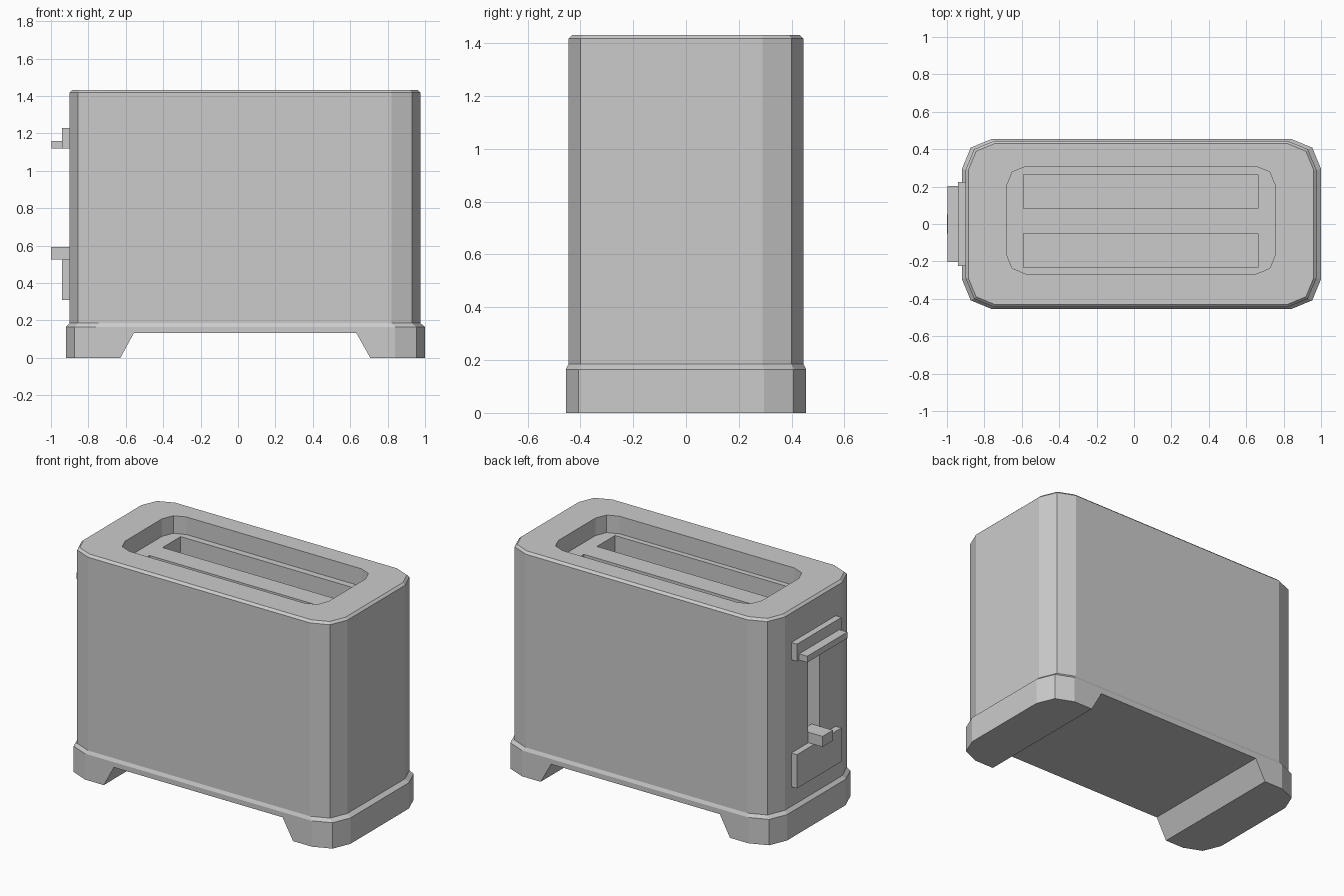
import bpy, bmesh
from math import cos, sin, pi

if "Cube" in bpy.data.objects:
    bpy.data.objects.remove(bpy.data.objects["Cube"])


def make_object(name, bm):
    bmesh.ops.recalc_face_normals(bm, faces=bm.faces)
    mesh = bpy.data.meshes.new(name)
    bm.to_mesh(mesh)
    bm.free()
    ob = bpy.data.objects.new(name, mesh)
    bpy.context.collection.objects.link(ob)
    return ob


def loft(name, rings):
    """Skin equal-length rings of points and cap both ends."""
    bm = bmesh.new()
    rows = [[bm.verts.new(p) for p in ring] for ring in rings]
    n = len(rows[0])
    for a, b in zip(rows, rows[1:]):
        for i in range(n):
            j = (i + 1) % n
            bm.faces.new((a[i], a[j], b[j], b[i]))
    bm.faces.new(rows[0][::-1])
    bm.faces.new(rows[-1])
    return make_object(name, bm)


def rounded(x0, x1, y0, y1, r, z, steps=2):
    """Rectangle ring at height z with faceted round corners."""
    centres = [(x1 - r, y1 - r), (x0 + r, y1 - r), (x0 + r, y0 + r), (x1 - r, y0 + r)]
    return [(cx + r * cos((k + s / steps) * pi / 2), cy + r * sin((k + s / steps) * pi / 2), z)
            for k, (cx, cy) in enumerate(centres) for s in range(steps + 1)]


def box(name, x0, x1, y0, y1, z0, z1):
    return loft(name, [[(x0, y0, z), (x1, y0, z), (x1, y1, z), (x0, y1, z)] for z in (z0, z1)])


def prism(name, profile, y0, y1):
    """Extrude an x-z profile along y."""
    return loft(name, [[(x, y, z) for x, z in profile] for y in (y0, y1)])


def cut(target, cutter):
    cutter.hide_render = True
    mod = target.modifiers.new("cut", "BOOLEAN")
    mod.operation = "DIFFERENCE"
    mod.solver = "EXACT"
    mod.object = cutter
    bpy.context.view_layer.objects.active = target
    bpy.ops.object.modifier_apply(modifier=mod.name)
    bpy.data.objects.remove(cutter, do_unlink=True)


# Housing: faceted shell with bevelled rim and sunken top
body = loft("housing", [
    rounded(-0.90, 0.975, -0.445, 0.445, 0.155, 0.15),
    rounded(-0.90, 0.975, -0.445, 0.445, 0.155, 1.418),
    rounded(-0.885, 0.96, -0.43, 0.43, 0.14, 1.432),
    rounded(-0.68, 0.755, -0.266, 0.307, 0.10, 1.432),
    rounded(-0.68, 0.755, -0.266, 0.307, 0.10, 1.32),
])

# Two bread slots
for y0 in (-0.232, 0.083):
    cut(body, box("slot_cutter", -0.59, 0.663, y0, y0 + 0.182, 0.30, 1.40))

# Vertical lever track in the left end
cut(body, box("track_cutter", -0.95, -0.78, -0.058, 0.058, 0.50, 1.16))

# Base plinth with a raised middle leaving two feet
base = loft("base", [
    rounded(-0.92, 1.0, -0.455, 0.455, 0.16, 0.0),
    rounded(-0.92, 1.0, -0.455, 0.455, 0.16, 0.165),
    rounded(-0.90, 0.975, -0.445, 0.445, 0.155, 0.185),
])
cut(base, prism("arch_cutter", [(-0.683, -0.1), (0.763, -0.1), (0.633, 0.132), (-0.557, 0.132)], -0.6, 0.6))

# L-shaped lever handle at the top of the track
prism("lever_plate", [(-0.94, 1.12), (-0.89, 1.12), (-0.89, 1.23), (-0.94, 1.23)], -0.224, 0.224)
box("lever_handle", -0.997, -0.94, -0.202, 0.202, 1.12, 1.16)

# Control plate and knob below the track
box("control_plate", -0.94, -0.89, -0.224, 0.224, 0.31, 0.525)
box("control_knob", -1.0, -0.85, -0.052, 0.052, 0.525, 0.592)
